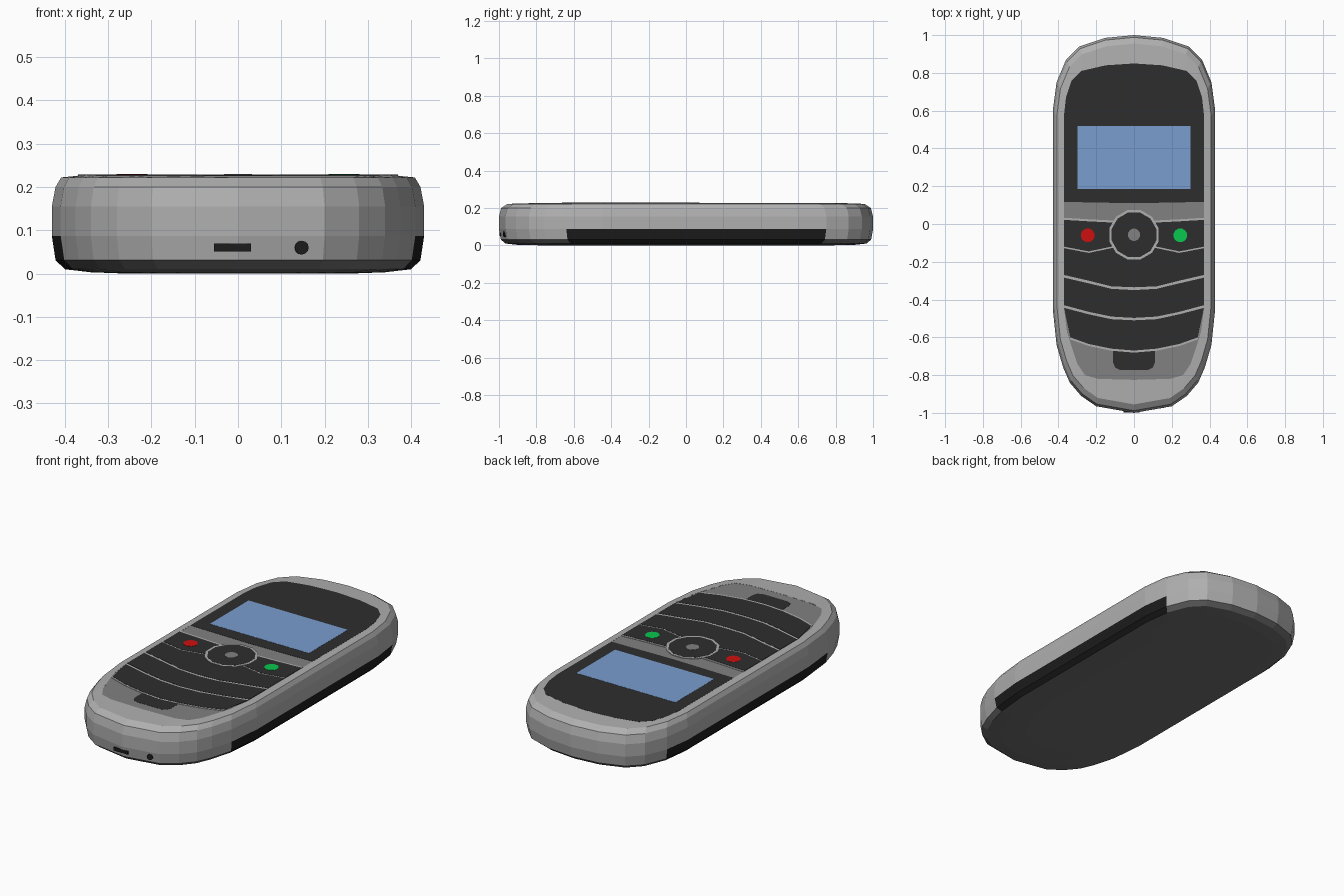
import bpy, bmesh, math
from mathutils import Vector

if "Cube" in bpy.data.objects:
    bpy.data.objects.remove(bpy.data.objects["Cube"])


def material(name, rgb):
    m = bpy.data.materials.new(name)
    m.diffuse_color = (*rgb, 1)
    m.use_nodes = True
    m.node_tree.nodes["Principled BSDF"].inputs["Base Color"].default_value = m.diffuse_color
    return m


LIGHT = material("light_grey", (0.43, 0.43, 0.43))
MID = material("mid_grey", (0.22, 0.22, 0.22))
DARK = material("back_grey", (0.16, 0.16, 0.16))
BLACK = material("black", (0.027, 0.027, 0.027))
EDGE = material("side_black", (0.012, 0.012, 0.012))
BLUE = material("display_blue", (0.19, 0.34, 0.62))
RED = material("red", (0.62, 0.005, 0.005))
GREEN = material("green", (0.003, 0.58, 0.08))


def make(name, verts, faces, mat, closed=True):
    me = bpy.data.meshes.new(name)
    me.from_pydata(verts, [], faces)
    if closed:
        bm = bmesh.new()
        bm.from_mesh(me)
        bmesh.ops.recalc_face_normals(bm, faces=bm.faces)
        bm.to_mesh(me)
        bm.free()
    ob = bpy.data.objects.new(name, me)
    bpy.context.collection.objects.link(ob)
    me.materials.append(mat)
    return ob


def mirrored(half):
    """Close a right-hand outline by mirroring it across x = 0."""
    return half + [(-x, y) for x, y in reversed(half) if abs(x) > 1e-6]


def prism(name, pts, top, mat, base=0.215):
    n = len(pts)
    verts = [(x, y, base) for x, y in pts] + [(x, y, top) for x, y in pts]
    faces = [list(range(n)), list(range(n, 2 * n))]
    faces += [(i, (i + 1) % n, n + (i + 1) % n, n + i) for i in range(n)]
    return make(name, verts, faces, mat)


def disc(name, x, y, r, top, mat, n=12):
    pts = [(x + r * math.cos(math.tau * (i + 0.5) / n),
            y + r * math.sin(math.tau * (i + 0.5) / n)) for i in range(n)]
    return prism(name, pts, top, mat)


def band(name, xt, xb, tops, bots, z, grow, mat):
    """Curved key strip: values run from the outer edge to the centre."""
    def line(xe, ys, d):
        right = [(x, y + d) for x, y in zip((xe, 0.24, 0.12, 0.0), ys)]
        return [(-x, y) for x, y in right] + right[-2::-1]
    pts = line(xt, tops, grow) + line(xb, bots, -grow)[::-1]
    n = len(pts)
    verts = [(x, y, 0.215) for x, y in pts]
    verts += [(x, y, z - (0.0012 if abs(x) < 0.01 else 0)) for x, y in pts]
    faces = [(i, (i + 1) % n, n + (i + 1) % n, n + i) for i in range(n)]
    for o in (0, n):
        faces += [(o + i, o + i + 1, o + n - 2 - i, o + n - 1 - i) for i in range(n // 2 - 1)]
    return make(name, verts, faces, mat)


# Outer outline and front panel outline with matching point counts
OUTER = mirrored([(0, 1), (.155, .985), (.29, .94), (.36, .87), (.41, .75), (.43, .6),
                  (.43, -.45), (.41, -.64), (.375, -.76), (.34, -.84), (.28, -.91),
                  (.2, -.965), (0, -1)])
PANEL_HALF = [(0, .85), (.15, .84), (.28, .81), (.33, .76), (.36, .67), (.37, .58),
              (.37, -.45), (.355, -.57), (.33, -.65), (.30, -.74), (.26, -.80),
              (.19, -.82), (0, -.825)]
PANEL = mirrored(PANEL_HALF)
N = len(OUTER)
SIDE = {4, 5, 6, 17, 18, 19}


def ring(z, sx, sy):
    return [(x * sx, y * sy, z) for x, y in OUTER]


def loft(name, rings, mat, keep, cap=False):
    """Skin consecutive rings, keeping segments chosen by keep(level, segment)."""
    verts = [v for r in rings for v in r]
    faces = [(k * N + i, (k + 1) * N + i, (k + 1) * N + (i + 1) % N, k * N + (i + 1) % N)
             for k in range(len(rings) - 1) for i in range(N) if keep(k, i)]
    if cap:
        faces.append(list(range(N)))
    return make(name, verts, faces, mat, closed=False)


low, seam, belt = ring(.01, .93, .965), ring(.031, .98, .99), ring(.087, 1, 1)

# Body: shell, back cover and the dark side grips
loft("shell", [seam, belt, ring(.155, 1, 1), ring(.2, .98, .988), ring(.222, .95, .955),
               [(x, y, .226) for x, y in PANEL]], LIGHT,
     lambda k, i: k > 0 or i not in SIDE)
loft("back_cover", [ring(0, .6, .75), ring(.003, .79, .9), low, seam], DARK,
     lambda k, i: k < 2 or i not in SIDE, cap=True)
loft("side_grips", [low, seam, belt], EDGE, lambda k, i: i in SIDE)

# Front panel, screen glass and display
prism("front_panel", PANEL, .2255, MID)
prism("screen_glass", mirrored(PANEL_HALF[:6] + [(.37, .117), (.0, .11)]), .2265, BLACK)
prism("display", [(-.3, .185), (.3, .185), (.3, .52), (-.3, .52)], .2272, BLUE)

# Key rows, each with a light trim showing around it
rows = [(.37, .37, (.022, .014, .008, .005), (-.12, -.145, -.12, -.12)),
        (.37, .37, (-.128, -.153, -.128, -.128), (-.27, -.30, -.33, -.335)),
        (.37, .37, (-.284, -.314, -.343, -.35), (-.43, -.465, -.49, -.497)),
        (.37, .338, (-.444, -.478, -.504, -.51), (-.60, -.635, -.66, -.67))]
for j, (xt, xb, tops, bots) in enumerate(rows, 1):
    band(f"key_row_trim_{j}", xt, xb, tops, bots, .2275, .011, LIGHT)
    band(f"key_row_{j}", xt, xb, tops, bots, .2285, 0, BLACK)

# Navigation pad, call keys and lower pad
disc("navigation_ring", 0, -.057, .135, .2289, LIGHT)
disc("navigation_pad", 0, -.057, .122, .2293, BLACK)
disc("navigation_button", 0, -.057, .033, .2298, MID)
disc("end_key", -.245, -.06, .037, .2295, RED)
disc("call_key", .245, -.06, .037, .2295, GREEN)
prism("lower_pad", mirrored([(.11, -.65), (.11, -.735), (.1, -.76), (.075, -.772)]),
      .2262, BLACK)

# Charging slot and round socket on the front end
sx0, sx1, sz0, sz1 = -.055, .03, .051, .069
v = [(x, y, z) for y in (-.97, -.997) for x, z in
     ((sx0, sz0), (sx1, sz0), (sx1, sz1), (sx0, sz1))]
make("charging_slot", v, [(0, 1, 2, 3), (4, 5, 6, 7)] +
     [(i, (i + 1) % 4, 4 + (i + 1) % 4, 4 + i) for i in range(4)], EDGE)
bm = bmesh.new()
bmesh.ops.create_cone(bm, cap_ends=True, segments=12, radius1=.016, radius2=.016, depth=.03)
me = bpy.data.meshes.new("round_socket")
bm.to_mesh(me)
bm.free()
me.materials.append(EDGE)
socket = bpy.data.objects.new("round_socket", me)
bpy.context.collection.objects.link(socket)
socket.rotation_euler = Vector((.172, -.985, 0)).to_track_quat('Z', 'Y').to_euler()
socket.location = (.145, -.96, .06)
